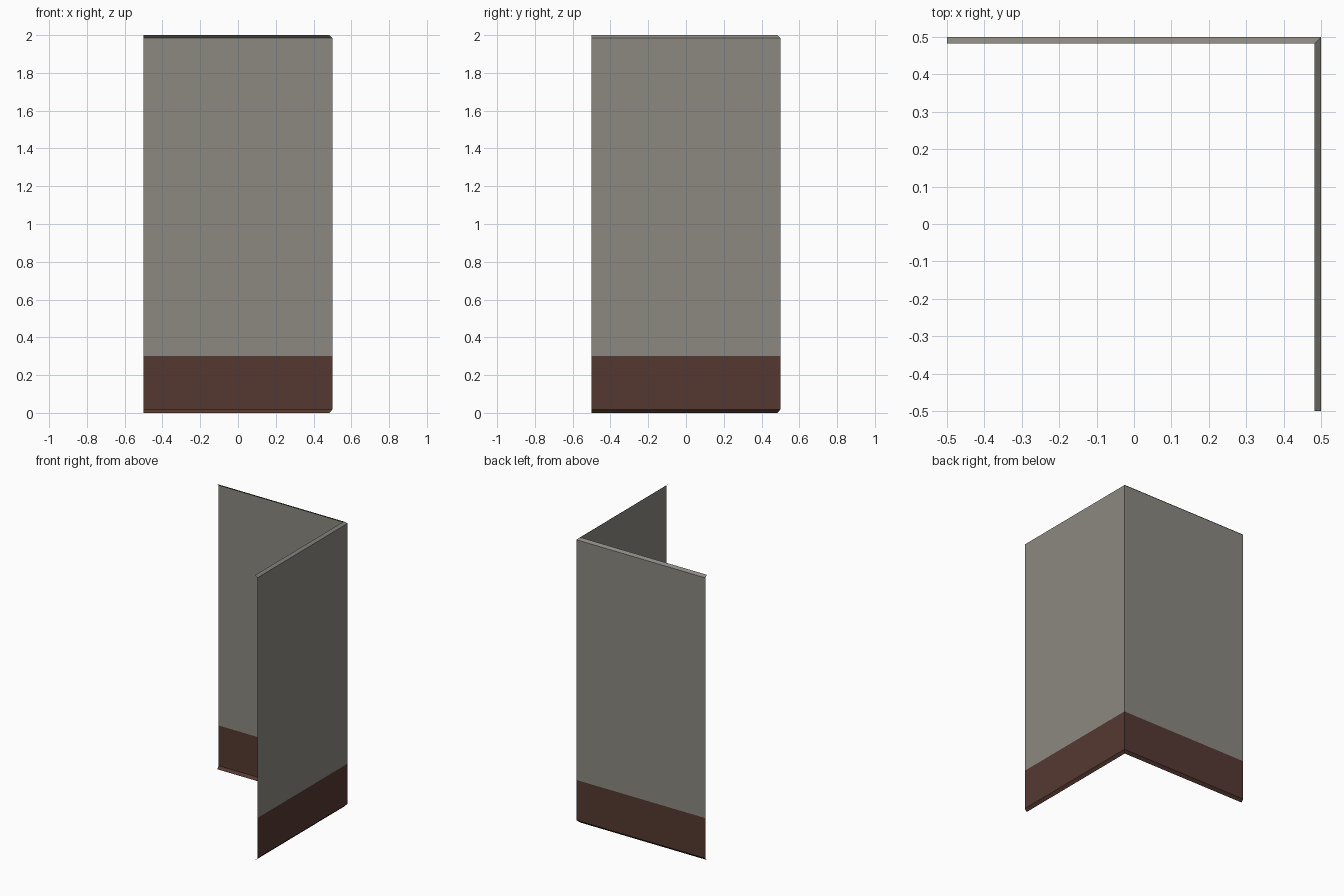
import bpy, bmesh

if "Cube" in bpy.data.objects:
    bpy.data.objects.remove(bpy.data.objects["Cube"])


def material(name, rgb):
    m = bpy.data.materials.new(name)
    m.diffuse_color = (*rgb, 1.0)
    m.use_nodes = True
    m.node_tree.nodes["Principled BSDF"].inputs["Base Color"].default_value = m.diffuse_color
    return m


grey = material("warm_grey_plaster", (0.262, 0.250, 0.220))
brown = material("dark_brown_skirting", (0.092, 0.040, 0.031))

# Cross-section of the wall sheet: (inset from the outer plane, height)
LIP = 0.017
profile = [(LIP, 0.0), (0.0, 0.018), (0.0, 0.30), (0.0, 1.985), (LIP, 2.0)]

# Sweep the section along the L-shaped plan, mitred at the corner
bm = bmesh.new()
rows = []
for inset, z in profile:
    e = 0.5 - inset
    rows.append([bm.verts.new(p) for p in ((0.5, -0.5, z), (e, e, z), (-0.5, e, z))])
for v in (row[0] for row in rows):
    v.co.x = 0.5
for row, (inset, z) in zip(rows, profile):
    row[0].co.x = 0.5 - inset

for low, high in zip(rows, rows[1:]):
    for i in range(2):
        f = bm.faces.new((low[i], low[i + 1], high[i + 1], high[i]))
        # Skirting colour below the painted line
        f.material_index = 1 if f.calc_center_median().z < 0.30 else 0
bm.normal_update()

mesh = bpy.data.meshes.new("corner_wall")
bm.to_mesh(mesh)
bm.free()
mesh.materials.append(grey)
mesh.materials.append(brown)
wall = bpy.data.objects.new("corner_wall", mesh)
bpy.context.collection.objects.link(wall)
